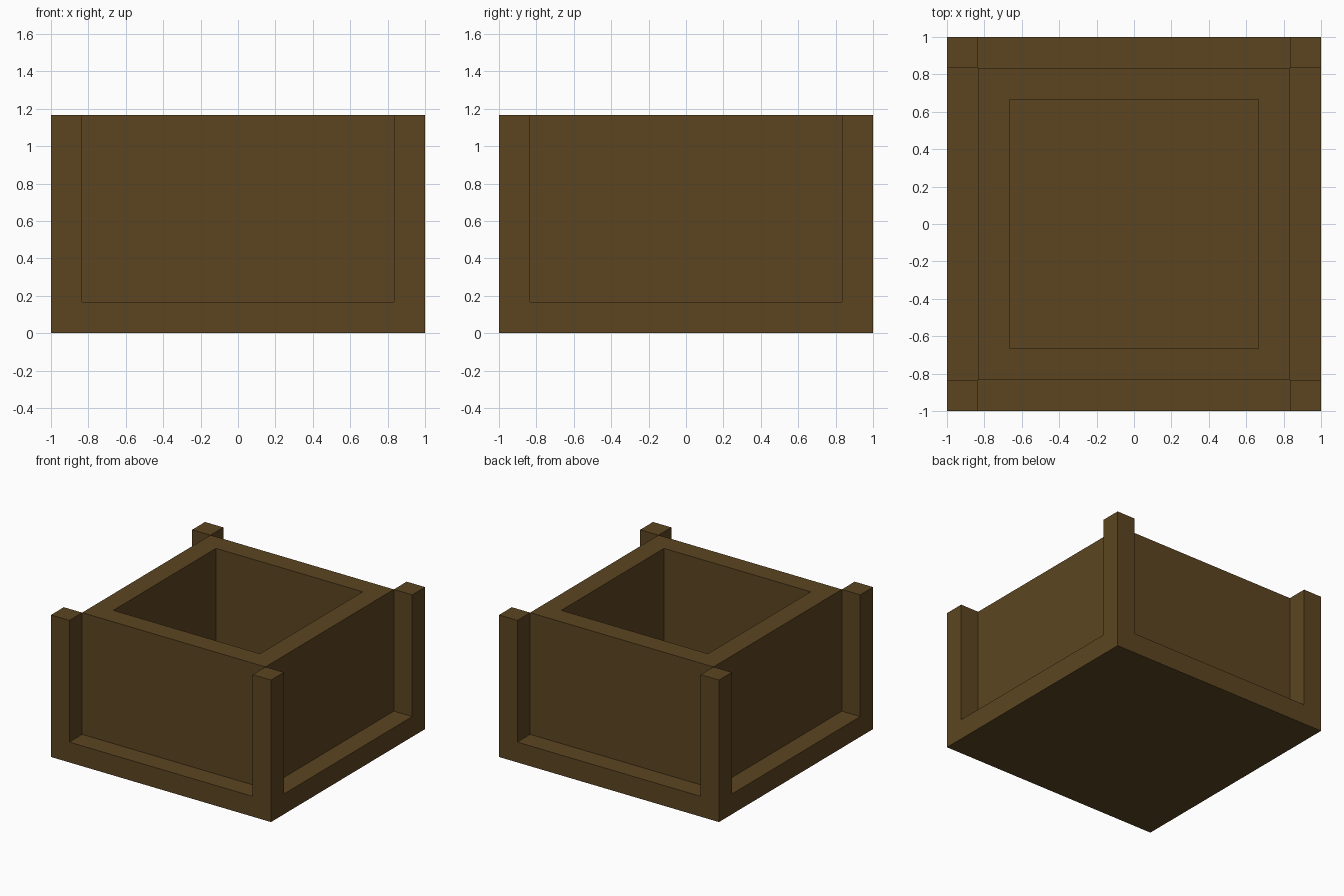
import bpy, bmesh
from mathutils import Vector, Matrix

if "Cube" in bpy.data.objects:
    bpy.data.objects.remove(bpy.data.objects["Cube"])

U = 1 / 6                 # board thickness
TOP = 7 * U               # overall height

wood = bpy.data.materials.new("dark brown wood")
wood.diffuse_color = (0.107, 0.0595, 0.0152, 1.0)
wood.use_nodes = True
wood.node_tree.nodes["Principled BSDF"].inputs["Base Color"].default_value = wood.diffuse_color


def finish(name, bm):
    bmesh.ops.recalc_face_normals(bm, faces=bm.faces[:])
    mesh = bpy.data.meshes.new(name)
    bm.to_mesh(mesh)
    bm.free()
    mesh.materials.append(wood)
    obj = bpy.data.objects.new(name, mesh)
    bpy.context.collection.objects.link(obj)
    return obj


def block(size, center):
    bm = bmesh.new()
    mat = Matrix.Translation(center) @ Matrix.Diagonal((*size, 1))
    bmesh.ops.create_cube(bm, size=1, matrix=mat)
    return bm


# Square base slab
finish("base", block((2, 2, U), (0, 0, U / 2)))

# Four corner posts, flush with the base edges
for sx, side in ((-1, "left"), (1, "right")):
    for sy, end in ((-1, "front"), (1, "back")):
        c = 1 - U / 2
        finish(f"{end}_{side}_post",
               block((U, U, TOP - U), (sx * c, sy * c, (TOP + U) / 2)))

# Open box: top face inset to leave the rim, then pushed down to the floor
w = 2 * (1 - U)
bm = block((w, w, TOP - U), (0, 0, (TOP + U) / 2))
top = max(bm.faces, key=lambda f: f.calc_center_median().z)
bmesh.ops.inset_individual(bm, faces=[top], thickness=U, use_even_offset=True)
floor = bmesh.ops.extrude_discrete_faces(bm, faces=[top])["faces"][0]
bmesh.ops.translate(bm, verts=floor.verts[:], vec=Vector((0, 0, -(TOP - U) + 0.002)))
finish("open_box", bm)
